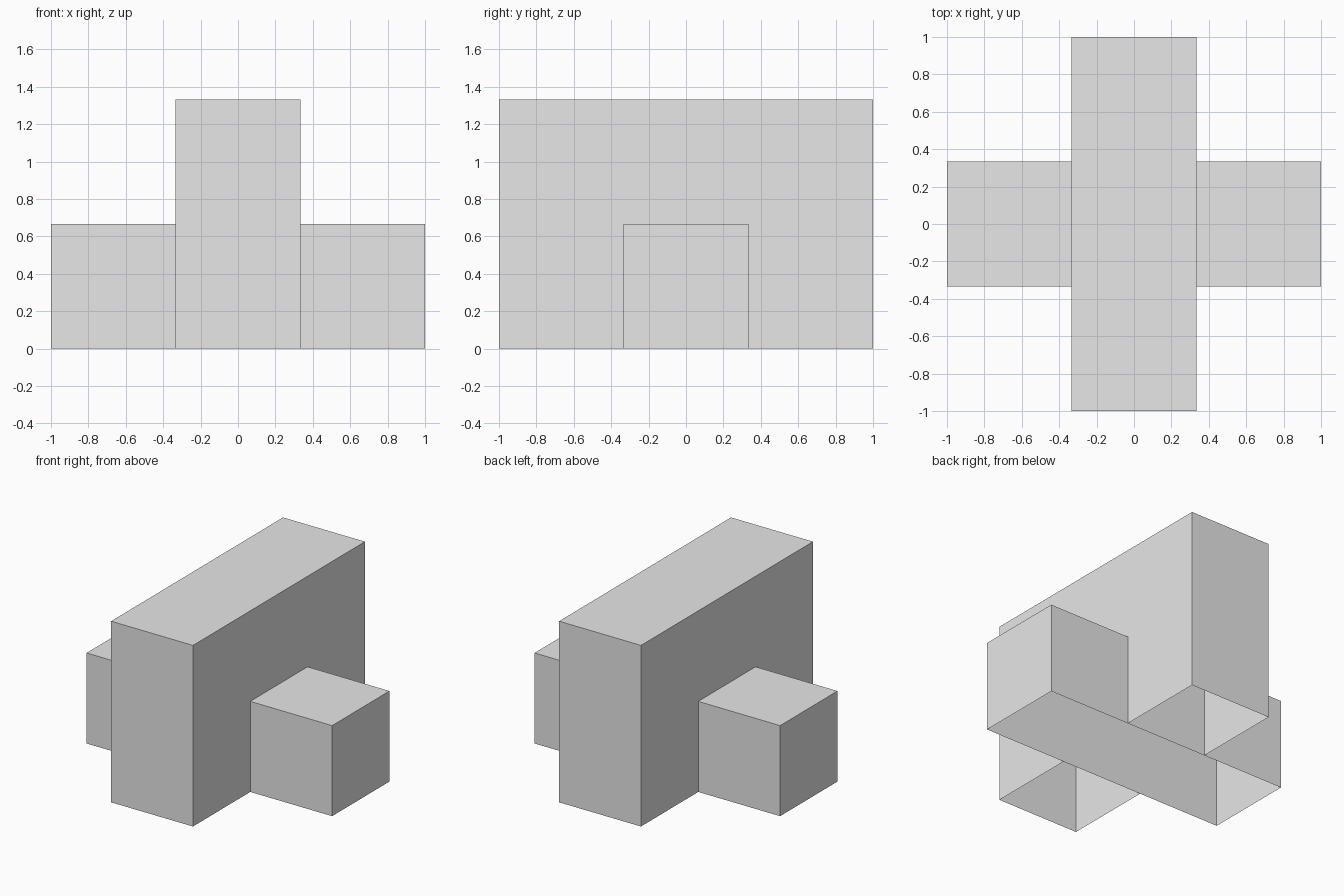
import bpy
import bmesh

cube = bpy.data.objects.get("Cube")
if cube:
    bpy.data.objects.remove(cube, do_unlink=True)

W = 1 / 3      # half width of both bars
LOW = 2 / 3    # height of the crossbar
HIGH = 4 / 3   # height of the tall slab

grey = bpy.data.materials.new("light grey")
grey.use_nodes = True
grey.diffuse_color = (0.8, 0.8, 0.8, 1)
grey.node_tree.nodes["Principled BSDF"].inputs["Base Color"].default_value = (0.8, 0.8, 0.8, 1)


def make_object(name, bm):
    mesh = bpy.data.meshes.new(name)
    bm.to_mesh(mesh)
    bm.free()
    mesh.materials.append(grey)
    obj = bpy.data.objects.new(name, mesh)
    bpy.context.collection.objects.link(obj)
    return obj


def add_face(bm, points):
    return bm.faces.new([bm.verts.new(p) for p in points])


# Crossbar: hollow box, open underneath
bm = bmesh.new()
bmesh.ops.create_cube(bm, size=1)
bmesh.ops.scale(bm, vec=(2, 2 * W, LOW), verts=bm.verts)
bmesh.ops.translate(bm, vec=(0, 0, LOW / 2), verts=bm.verts)
bottom = [f for f in bm.faces if f.normal.z < -0.5]
bmesh.ops.delete(bm, geom=bottom, context='FACES_ONLY')
make_object("crossbar", bm)

# Tall slab: hollow, open underneath, its side walls notched around the crossbar
bm = bmesh.new()
profile = [(-1, 0), (-W, 0), (-W, LOW), (W, LOW), (W, 0), (1, 0), (1, HIGH), (-1, HIGH)]
add_face(bm, [(W, y, z) for y, z in profile])
add_face(bm, [(-W, y, z) for y, z in reversed(profile)])
add_face(bm, [(-W, -1, HIGH), (W, -1, HIGH), (W, 1, HIGH), (-W, 1, HIGH)])
add_face(bm, [(-W, -1, 0), (W, -1, 0), (W, -1, HIGH), (-W, -1, HIGH)])
add_face(bm, [(W, 1, 0), (-W, 1, 0), (-W, 1, HIGH), (W, 1, HIGH)])
bmesh.ops.remove_doubles(bm, verts=bm.verts, dist=0.0001)
make_object("tall_slab", bm)
